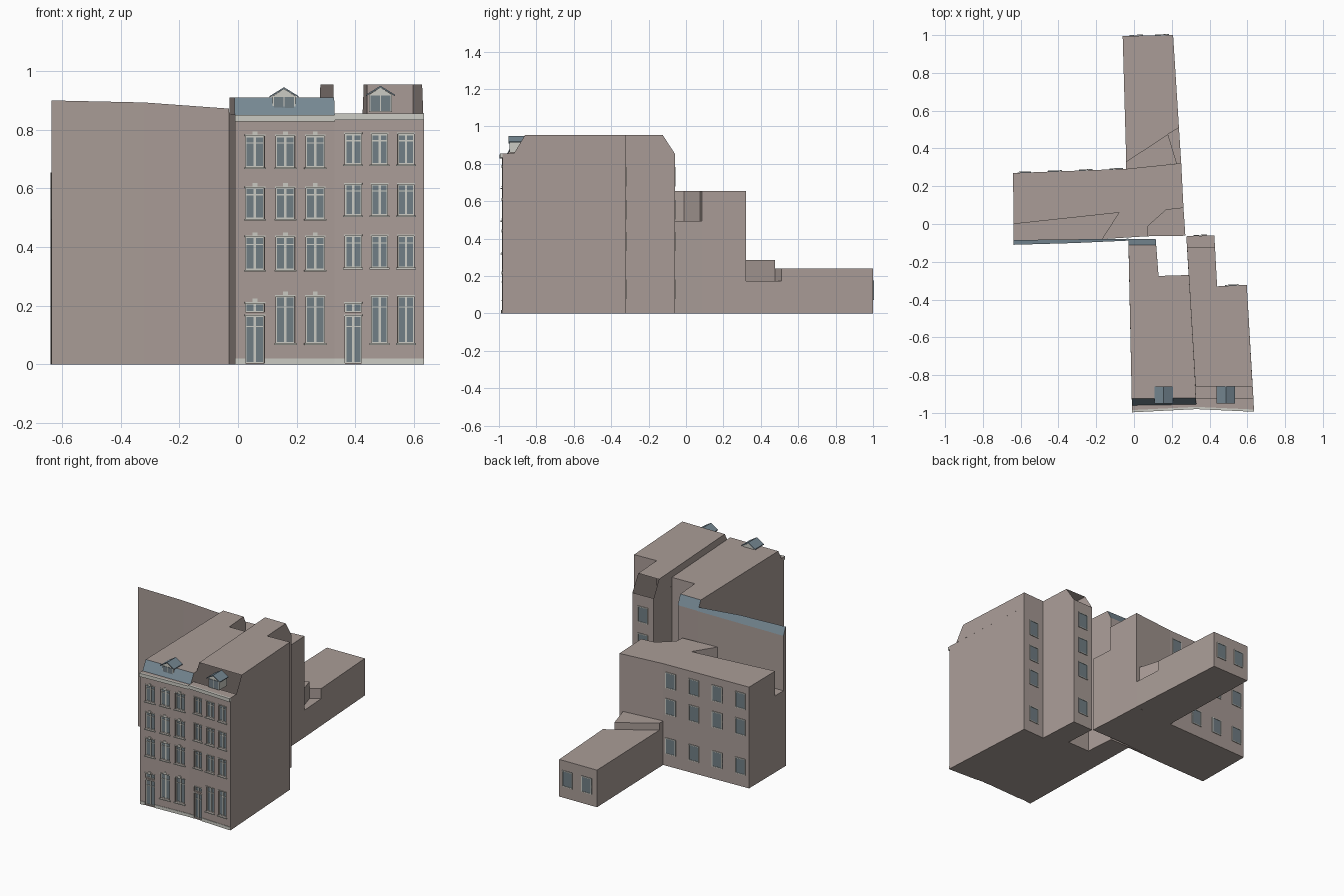
import bpy, bmesh
from mathutils import Vector

cube = bpy.data.objects.get("Cube")
if cube:
    bpy.data.objects.remove(cube)


def material(name, rgb):
    m = bpy.data.materials.new(name)
    m.use_nodes = True
    m.diffuse_color = (*rgb, 1)
    m.node_tree.nodes["Principled BSDF"].inputs["Base Color"].default_value = (*rgb, 1)
    return m


WALL = material("warm grey wall", (0.40, 0.335, 0.31))
SLATE = material("blue grey slate", (0.18, 0.245, 0.29))
TRIM = material("pale stone trim", (0.60, 0.60, 0.55))
GLASS = material("grey glass", (0.165, 0.21, 0.235))


def finish(name, bm, *mats):
    bmesh.ops.remove_doubles(bm, verts=bm.verts, dist=0.0001)
    bmesh.ops.recalc_face_normals(bm, faces=bm.faces)
    mesh = bpy.data.meshes.new(name)
    bm.to_mesh(mesh)
    bm.free()
    for m in mats:
        mesh.materials.append(m)
    ob = bpy.data.objects.new(name, mesh)
    bpy.context.scene.collection.objects.link(ob)
    return ob


def loft(name, rings, *mats):
    """Closed solid through rings that have equal point counts."""
    bm = bmesh.new()
    loops = [[bm.verts.new(p) for p in ring] for ring in rings]
    n = len(loops[0])
    for a, b in zip(loops, loops[1:]):
        for i in range(n):
            j = (i + 1) % n
            same = [a[k].co == b[k].co for k in (i, j)]
            if all(same):
                continue
            bm.faces.new([a[i], a[j]] + ([] if same[1] else [b[j]]) + ([] if same[0] else [b[i]]))
    bm.faces.new(loops[0][::-1])
    bm.faces.new(loops[-1])
    return finish(name, bm, *mats)


def ring(points, z):
    return [(x, y, z) for x, y in points]


def prism(name, points, height):
    return loft(name, [ring(points, 0), ring(points, height)], WALL)


def paint(ob, rule):
    for f in ob.data.polygons:
        if rule(f):
            f.material_index = 1


def sloped(f):
    return 0.1 < f.normal.z < 0.95


class Facade:
    """Wall line from a to b; collects boxes placed along it, grouped by part."""

    def __init__(self, label, a, b):
        self.label, self.a = label, Vector((*a, 0))
        self.dir = (Vector((*b, 0)) - self.a).normalized()
        self.out = Vector((self.dir.y, -self.dir.x, 0))
        self.length = (Vector((*b, 0)) - self.a).length
        self.parts = {}

    def box(self, part, u0, u1, d0, d1, z0, z1):
        bm = self.parts.setdefault(part, bmesh.new())
        lo, hi = ([bm.verts.new(self.a + self.dir * u + self.out * d + Vector((0, 0, z)))
                   for u, d in ((u0, d0), (u1, d0), (u1, d1), (u0, d1))] for z in (z0, z1))
        bm.faces.new(lo[::-1])
        bm.faces.new(hi)
        for i in range(4):
            j = (i + 1) % 4
            bm.faces.new((lo[i], lo[j], hi[j], hi[i]))

    def pane(self, u, w, z0, z1, d, t):
        """Glass with a frame around it."""
        a, b = u - w / 2, u + w / 2
        self.box("glass", a, b, d, d + 0.002, z0, z1)
        for s in ((a, a + t, z0, z1), (b - t, b, z0, z1), (a, b, z0, z0 + t), (a, b, z1 - t, z1)):
            self.box("frames", s[0], s[1], d, d + 0.005, s[2], s[3])

    def recessed(self, u, w, z0, z1, keystone=False, sill=True):
        self.box("cutter", u - w / 2, u + w / 2, -0.014, 0.02, z0, z1)
        self.pane(u, w, z0, z1, -0.0139, 0.004)
        self.box("frames", u - 0.004, u + 0.004, -0.013, -0.007, z0, z1)
        if z1 - z0 > 0.05:
            zt = z0 + (z1 - z0) * 0.76
            self.box("frames", u - w / 2, u + w / 2, -0.013, -0.008, zt, zt + 0.004)
        self.box("surrounds", u - w / 2 - 0.003, u + w / 2 + 0.003, 0, 0.003, z1, z1 + 0.005)
        if sill:
            self.box("surrounds", u - w / 2 - 0.006, u + w / 2 + 0.006, 0, 0.007, z0 - 0.006, z0)
        if keystone:
            self.box("surrounds", u - 0.008, u + 0.008, 0, 0.005, z1, z1 + 0.016)

    def cut(self, ob):
        cutter = finish(self.label + "_cutter", self.parts.pop("cutter"))
        cutter.hide_render = True
        cutter.hide_viewport = False
        mod = ob.modifiers.new("openings", "BOOLEAN")
        mod.operation, mod.solver, mod.object = "DIFFERENCE", "EXACT", cutter
        bpy.context.view_layer.update()
        graph = bpy.context.evaluated_depsgraph_get()
        ob.data = bpy.data.meshes.new_from_object(ob.evaluated_get(graph))
        ob.modifiers.clear()
        bpy.data.objects.remove(cutter)

    def build(self):
        for part, bm in self.parts.items():
            finish(f"{self.label}_{part}", bm, GLASS if part == "glass" else TRIM)


# House bodies: outline, eaves ledge and mansard roof
A, B, C = (-0.01, -0.985), (0.33, -0.968), (0.635, -0.982)
plan = [A, B, (0.29, -0.27), (0.13, -0.275), (0.115, -0.08), (-0.03, -0.08)]
eaves = [(-0.011, -0.96), (0.33, -0.955)] + plan[2:]
crown = [(-0.012, -0.925), (0.328, -0.92)] + plan[2:4] + [(0.117, -0.11), (-0.029, -0.11)]
slate_house = loft("slate_house", [ring(plan, 0), ring(plan, 0.85), ring(eaves, 0.85),
                                   ring(crown, 0.91)], WALL, SLATE)
plan2 = [B, C, (0.597, -0.322), (0.44, -0.33), (0.425, -0.06), (0.277, -0.065)]
eaves2 = [(0.328, -0.92), (0.632, -0.92)] + plan2[2:]
crown2 = [(0.325, -0.86), (0.628, -0.86)] + plan2[2:4] + [(0.429, -0.125), (0.281, -0.125)]
open_house = loft("open_roof_house", [ring(plan2, 0), ring(plan2, 0.855), ring(eaves2, 0.855),
                                      ring(crown2, 0.955)], WALL)

# Street fronts: three upper rows, then doors and ground floor windows
for label, ob, ends, columns, w, rows, key in (
        ("slate_house", slate_house, (A, B), (0.058, 0.162, 0.264), 0.064,
         ((0.672, 0.778), (0.496, 0.602), (0.322, 0.434)), True),
        ("open_roof_house", open_house, (B, C), (0.393, 0.483, 0.573), 0.056,
         ((0.682, 0.785), (0.508, 0.614), (0.33, 0.438)), False)):
    front = Facade(label + "_front", *ends)
    us = [x - ends[0][0] for x in columns]
    for u in us:
        for z0, z1 in rows:
            front.recessed(u, w, z0, z1, key)
    for u in us[1:]:
        front.recessed(u, w, 0.072, 0.232, key)
    front.recessed(us[0], w, 0.004, 0.165, False, False)
    front.recessed(us[0], w, 0.178, 0.208, key, False)
    front.cut(ob)
    top = 0.85 if key else 0.855
    front.box("cornice", 0, front.length, -0.001, 0.012, top - 0.022, top)
    edges = [0, us[0] - w / 2, us[0] + w / 2, front.length]
    for i in (0, 2):
        front.box("plinth", edges[i], edges[i + 1], 0, 0.003, 0, 0.02)
    front.build()

paint(slate_house, lambda f: sloped(f) and f.center.z > 0.84)

# The second house has no covering on its sloping roof ends
bm = bmesh.new()
bm.from_mesh(open_house.data)
bmesh.ops.delete(bm, geom=[f for f in bm.faces if 0.1 < f.normal.z < 0.95], context="FACES_ONLY")
bm.to_mesh(open_house.data)
bm.free()


# Dormers: glazed front, pale gable and slate roof
def dormer(name, x, z0, z_eave, z_top, half):
    y0, y1 = -0.94, -0.86
    shape = [(-half, z0), (half, z0), (half, z_eave), (0, z_top - 0.006), (-half, z_eave)]
    loft(name + "_body", [[(x + u * 0.9, y, z) for u, z in shape] for y in (y0, y1)], TRIM)
    over = half + 0.006
    roof = [(-over, z_eave - 0.005), (0, z_top - 0.006), (over, z_eave - 0.005),
            (over, z_eave), (0, z_top), (-over, z_eave)]
    loft(name + "_roof", [[(x + u, y, z) for u, z in roof] for y in (y0 - 0.01, y1)], SLATE)
    face = Facade(name, (x - half, y0), (x + half, y0))
    for s in (-1, 1):
        face.box("glass", half + s * half * 0.42 - 0.016, half + s * half * 0.42 + 0.016,
                 0, 0.003, z0 + 0.004, z_eave - 0.004)
    face.build()


dormer("slate_house_dormer", 0.157, 0.865, 0.915, 0.945, 0.043)
dormer("open_roof_house_dormer", 0.486, 0.86, 0.92, 0.95, 0.043)

# Tall boundary wall with a sloping slate top
sections = [(-0.637, -0.11, -0.085, 0.9), (-0.32, -0.101, -0.081, 0.893), (-0.03, -0.088, -0.078, 0.872)]
boundary = loft("boundary_wall", [[(x, f, 0), (x, f, top), (x, r, 0.85), (x, r, 0)]
                                  for x, f, r, top in sections], WALL, SLATE)
paint(boundary, sloped)

# Cross wing with two sunken terraces
west_cut = [(-0.638, 0.0), (-0.08, 0.06), (-0.17, -0.08)]
east_cut = [(0.07, -0.065), (0.075, -0.01), (0.17, 0.075), (0.262, 0.085)]
prism("cross_wing", west_cut + east_cut + [(0.25, 0.322), (-0.04, 0.292), (-0.64, 0.27)], 0.655)
prism("west_terrace", west_cut + [(-0.637, -0.085)], 0.495)
prism("east_terrace", [(0.272, -0.062)] + east_cut[::-1], 0.495)

# Low rear wing with a raised roof piece and a small sunken corner
notch = [(0.18, 0.475), (0.238, 0.51)]
prism("low_wing", [(-0.04, 0.29), (0.225, 0.32), notch[0], notch[1], (0.207, 1.0), (-0.06, 0.995)], 0.24)
prism("raised_roof", [(-0.041, 0.29), (0.227, 0.32), notch[0], (-0.042, 0.33)], 0.285)
prism("sunken_corner", [(0.227, 0.32), (0.25, 0.322), notch[1], notch[0]], 0.175)

# Rear windows, flush with the walls
for label, ends, spots, heights in (
        ("cross_wing_rear", ((-0.04, 0.292), (-0.64, 0.27)), (0.09, 0.36, 0.63, 0.9), (0.13, 0.385, 0.555)),
        ("low_wing_rear", ((0.207, 1.0), (-0.06, 0.995)), (0.22, 0.73), (0.125,)),
        ("house_rear", (plan2[2], plan2[3]), (0.5,), (0.13, 0.385, 0.555, 0.73)),
        ("house_wing_rear", (plan2[4], plan2[5]), (0.5,), (0.13, 0.385, 0.555, 0.73))):
    wall = Facade(label, *ends)
    for s in spots:
        for z in heights:
            wall.pane(s * wall.length, 0.072, z - 0.052, z + 0.052, 0.0005, 0.005)
    wall.build()
